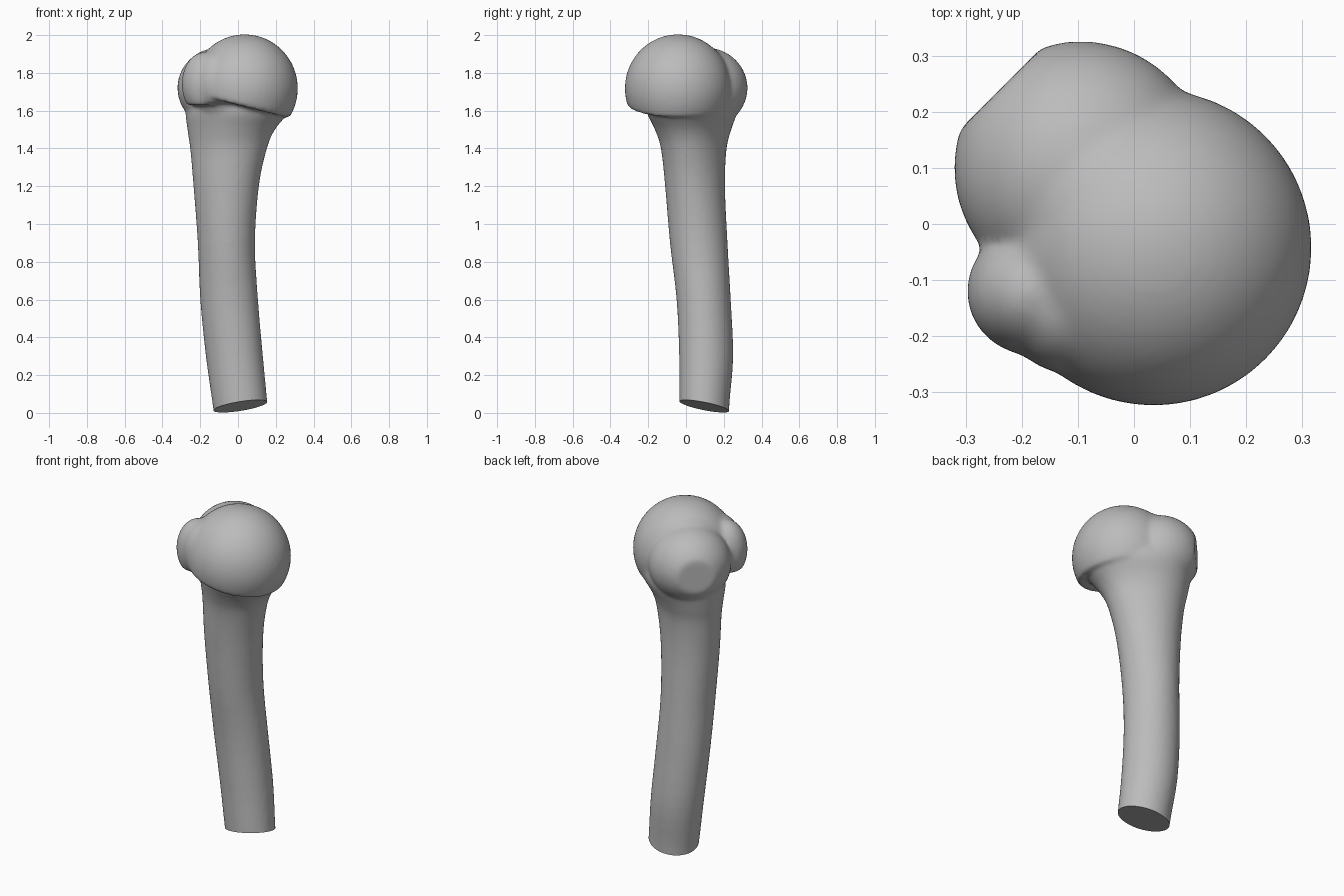
import bpy
import bmesh
import math
from mathutils import Matrix, Vector

cube = bpy.data.objects.get("Cube")
if cube:
    bpy.data.objects.remove(cube, do_unlink=True)

bone = bpy.data.materials.new("bone_grey")
bone.use_nodes = True
colour = (0.5, 0.5, 0.5, 1)
bone.diffuse_color = colour
bone.node_tree.nodes["Principled BSDF"].inputs["Base Color"].default_value = colour

bm = bmesh.new()


def cut(mesh, point, normal):
    """Remove everything on the normal's side and close the opening."""
    geom = mesh.verts[:] + mesh.edges[:] + mesh.faces[:]
    res = bmesh.ops.bisect_plane(mesh, geom=geom, plane_co=Vector(point),
                                 plane_no=Vector(normal), clear_outer=True)
    edges = [g for g in res["geom_cut"] if isinstance(g, bmesh.types.BMEdge)]
    bmesh.ops.contextual_create(mesh, geom=edges)


def blob(centre, radii, plane=None):
    """Add an ellipsoid, optionally with one side cut flat."""
    part = bmesh.new()
    bmesh.ops.create_uvsphere(part, u_segments=48, v_segments=32, radius=1,
                              matrix=Matrix.Translation(centre) @ Matrix.Diagonal((*radii, 1)))
    if plane:
        cut(part, *plane)
    tmp = bpy.data.meshes.new("blob")
    part.to_mesh(tmp)
    part.free()
    bm.from_mesh(tmp)
    bpy.data.meshes.remove(tmp)


def smooth_rows(rows, steps):
    """Fill in rows along a Catmull-Rom curve."""
    out = []
    for i in range(len(rows) - 1):
        p0, p1, p2, p3 = (rows[min(max(i + k, 0), len(rows) - 1)] for k in (-1, 0, 1, 2))
        for s in range(steps):
            t = s / steps
            out.append([b + t * (c - a + t * (2 * a - 5 * b + 4 * c - d
                                              + t * (3 * (b - c) + d - a))) / 2
                        for a, b, c, d in zip(p0, p1, p2, p3)])
    return out + [rows[-1]]


# Shaft: z, x limits, y limits, and how much it stretches along its diagonal
sections = [
    (-0.1, -0.115, 0.172, -0.03, 0.225, 0.03),
    (0.05, -0.135, 0.156, -0.035, 0.23, 0.03),
    (0.3, -0.17, 0.132, -0.036, 0.25, 0.03),
    (0.6, -0.2, 0.106, -0.05, 0.237, 0.02),
    (0.9, -0.213, 0.09, -0.085, 0.22, 0.02),
    (1.2, -0.235, 0.11, -0.11, 0.206, 0.05),
    (1.4, -0.25, 0.15, -0.13, 0.212, 0.1),
    (1.5, -0.262, 0.19, -0.16, 0.235, 0.12),
    (1.6, -0.268, 0.265, -0.205, 0.265, 0.12),
    (1.68, -0.22, 0.26, -0.2, 0.25, 0.08),
]
SIDES = 40
rings = []
for z, x0, x1, y0, y1, skew in smooth_rows(sections, 4):
    ring = []
    for i in range(SIDES):
        a = math.tau * i / SIDES
        r = 0.5 * (1 - skew * math.sin(2 * a))
        ring.append(bm.verts.new(((x0 + x1) / 2 + (x1 - x0) * r * math.cos(a),
                                  (y0 + y1) / 2 + (y1 - y0) * r * math.sin(a), z)))
    rings.append(ring)
for low, high in zip(rings, rings[1:]):
    for i in range(SIDES):
        j = (i + 1) % SIDES
        bm.faces.new((low[i], low[j], high[j], high[i]))
bm.faces.new(rings[0][::-1])
bm.faces.new(rings[-1])

# Ball head with a sloping undercut
blob((0.035, -0.042, 1.718), (0.282, 0.282, 0.286), ((0, 0, 1.63), (-0.25, 0, -1)))
# Large knob with a flattened outer face, and the shoulder joining it to the head
blob((-0.095, 0.1, 1.72), (0.226, 0.226, 0.215), ((-0.237, 0.242, 1.72), (-1, 1, 0)))
blob((-0.02, 0.02, 1.72), (0.235, 0.235, 0.25))
# Small knob and its blend into the head, both with flat undersides
blob((-0.178, -0.12, 1.74), (0.12, 0.115, 0.17), ((0, 0, 1.63), (0, 0, -1)))
blob((-0.11, -0.14, 1.75), (0.128, 0.128, 0.17), ((0, 0, 1.64), (0, 0, -1)))

mesh = bpy.data.meshes.new("upper_arm_bone")
bm.to_mesh(mesh)
bm.free()
obj = bpy.data.objects.new("upper_arm_bone", mesh)
bpy.context.collection.objects.link(obj)
bpy.context.view_layer.objects.active = obj
obj.select_set(True)

# Fuse the parts into one skin and soften the joins
remesh = obj.modifiers.new("fuse", "REMESH")
remesh.mode = "VOXEL"
remesh.voxel_size = 0.012
soften = obj.modifiers.new("soften", "SMOOTH")
soften.factor = 0.5
soften.iterations = 9
for name in ("fuse", "soften"):
    bpy.ops.object.modifier_apply(modifier=name)

# Slanted flat cut at the lower end
bm = bmesh.new()
bm.from_mesh(obj.data)
cut(bm, (0.01, 0.097, 0.035), (0.15, -0.19, -1))
bmesh.ops.recalc_face_normals(bm, faces=bm.faces)
bm.to_mesh(obj.data)
bm.free()

obj.data.materials.clear()
obj.data.materials.append(bone)
bpy.ops.object.shade_smooth_by_angle(angle=math.radians(40))
